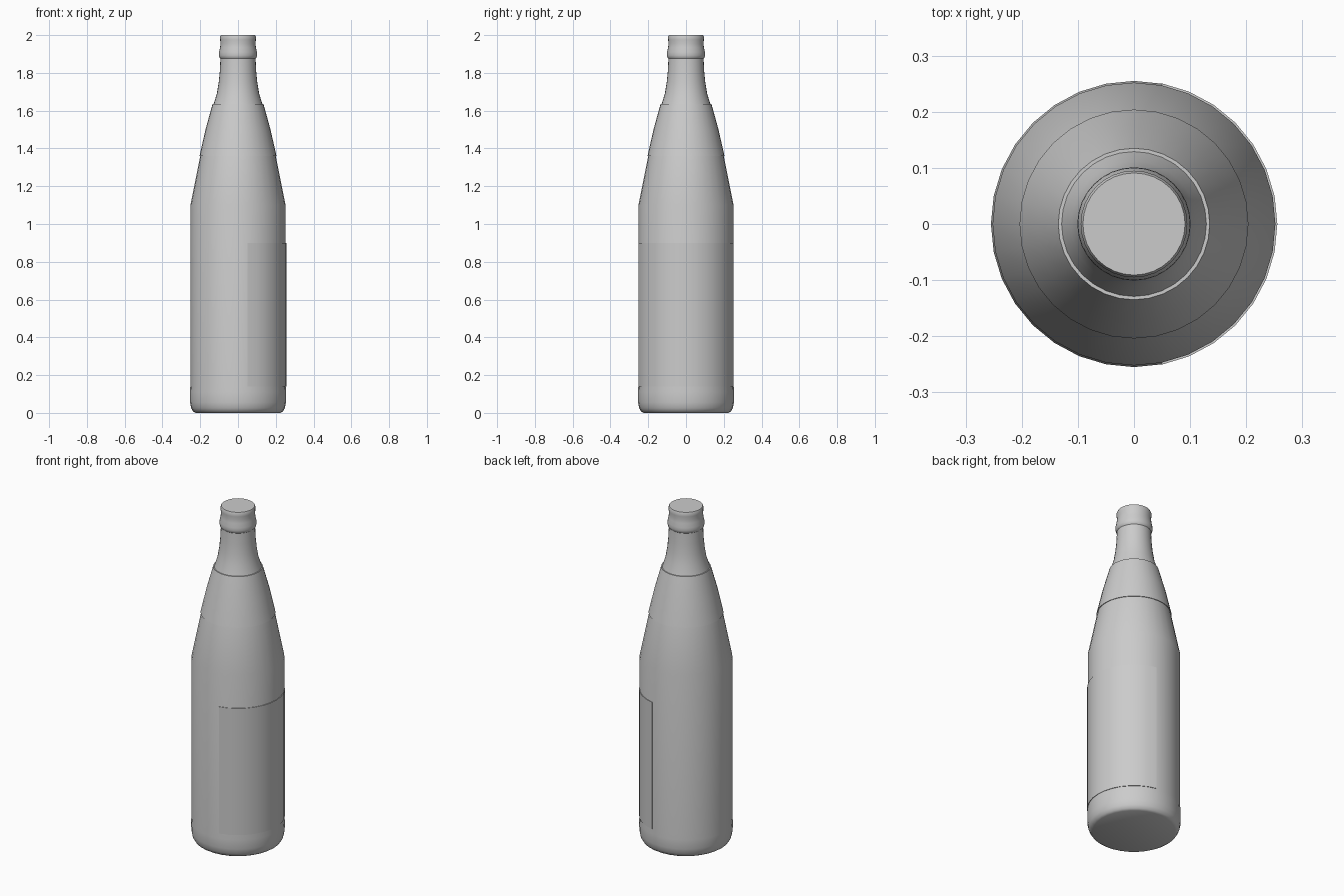
import bpy, math

if "Cube" in bpy.data.objects:
    bpy.data.objects.remove(bpy.data.objects["Cube"])

SEG = 32


def lathe(name, profile, start=0, count=SEG, angle=40):
    """Revolve (radius, z) points over a number of 1/32 turns."""
    full = count == SEG
    verts, rings = [], []
    for r, z in profile:
        if r == 0:
            rings.append([len(verts)] * (count + 1))
            verts.append((0, 0, z))
            continue
        n = count if full else count + 1
        base = len(verts)
        for i in range(n):
            a = 2 * math.pi * (start + i) / SEG
            verts.append((r * math.cos(a), r * math.sin(a), z))
        rings.append([base + i % n for i in range(count + 1)])
    faces = []
    for lo, hi in zip(rings, rings[1:]):
        for i in range(count):
            quad = [lo[i], lo[i + 1], hi[i + 1], hi[i]]
            faces.append(list(dict.fromkeys(quad)))
    if not full:  # close the two vertical ends
        faces.append([r[0] for r in rings])
        faces.append([r[-1] for r in reversed(rings)])
    mesh = bpy.data.meshes.new(name)
    mesh.from_pydata(verts, [], faces)
    mesh.update()
    obj = bpy.data.objects.new(name, mesh)
    bpy.context.collection.objects.link(obj)
    bpy.ops.object.select_all(action='DESELECT')
    obj.select_set(True)
    bpy.context.view_layer.objects.active = obj
    bpy.ops.object.shade_smooth_by_angle(angle=math.radians(angle))
    return obj


# Glass: base, straight body, shoulder, neck
lathe("bottle_glass", [
    (0, 0.02), (0.225, 0.0), (0.238, 0.008), (0.248, 0.025), (0.254, 0.055),
    (0.255, 0.11), (0.252, 0.145), (0.252, 1.1), (0.20, 1.36),
    (0.168, 1.5), (0.129, 1.635), (0.112, 1.69), (0.102, 1.75),
    (0.096, 1.81), (0.093, 1.88)], angle=50)

# Lip: rounded collar, waist and closed mouth
lathe("bottle_lip", [
    (0.090, 1.872), (0.098, 1.88), (0.101, 1.893), (0.100, 1.91),
    (0.095, 1.935), (0.0925, 1.955), (0.0945, 1.975), (0.095, 1.99),
    (0.091, 2.0), (0, 2.0)], angle=60)

# Body label covers the right-hand side only
lathe("body_label", [
    (0.2515, 0.14), (0.2555, 0.14), (0.2555, 0.9), (0.2515, 0.9)],
    start=-7, count=14)

# Neck label wraps all the way round
lathe("neck_label", [
    (0.199, 1.36), (0.204, 1.36), (0.172, 1.5), (0.135, 1.635), (0.128, 1.635)])
